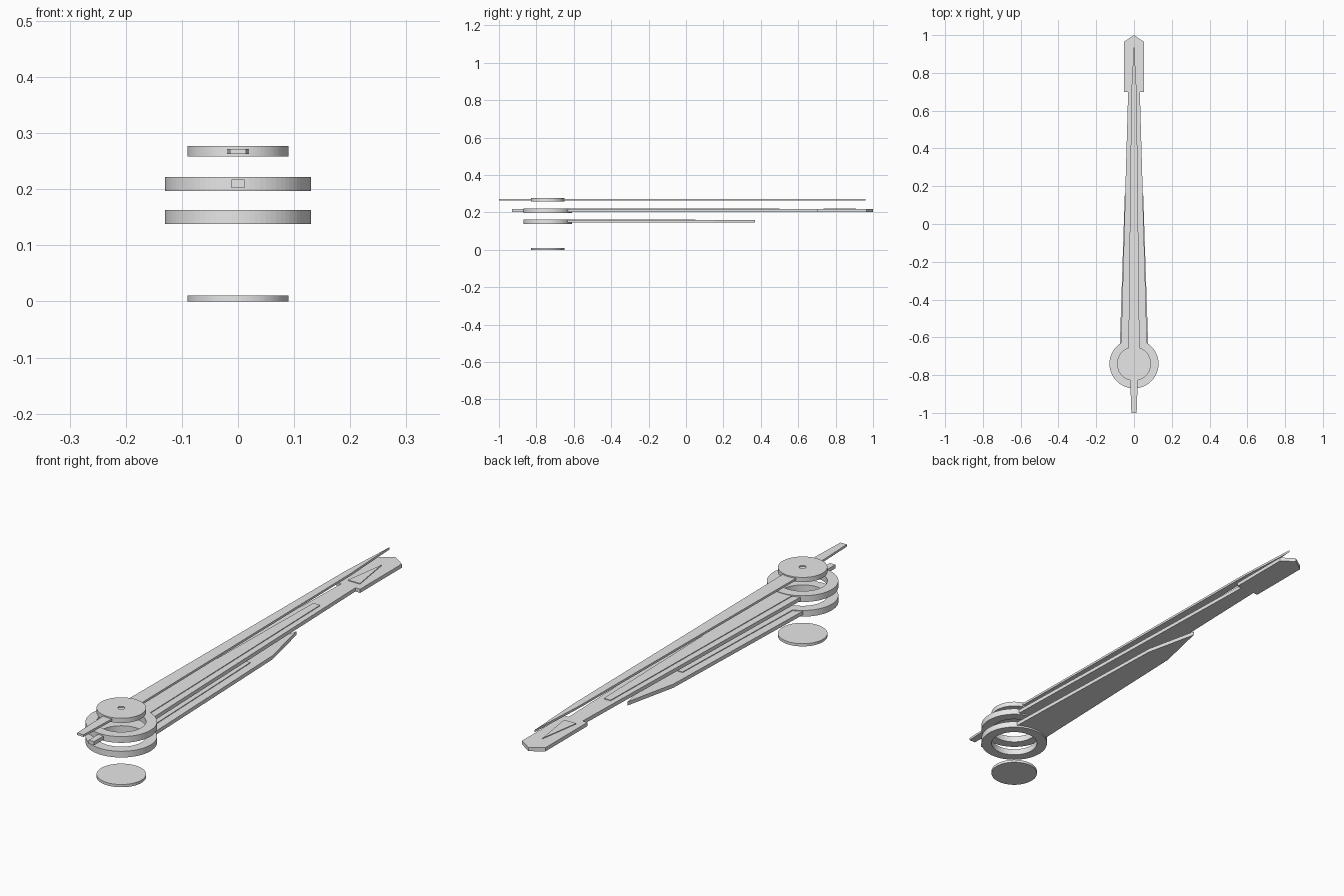
import bpy, bmesh, math
from mathutils import Vector, Matrix

cube = bpy.data.objects.get("Cube")
if cube:
    bpy.data.objects.remove(cube, do_unlink=True)

metal = bpy.data.materials.new("light_grey")
metal.use_nodes = True
GREY = (0.8, 0.8, 0.8, 1)
metal.diffuse_color = GREY
metal.node_tree.nodes["Principled BSDF"].inputs["Base Color"].default_value = GREY

HUB = -0.74      # y of the common rotation axis
SEGMENTS = 80


def finish(name, bm):
    bmesh.ops.recalc_face_normals(bm, faces=bm.faces)
    mesh = bpy.data.meshes.new(name)
    bm.to_mesh(mesh)
    bm.free()
    mesh.materials.append(metal)
    obj = bpy.data.objects.new(name, mesh)
    bpy.context.collection.objects.link(obj)
    return obj


def plate(name, half, z0, z1):
    """Extrude a mirrored outline given as (half width, y) from back to tip."""
    left = [(-x, y) for x, y in reversed(half) if x > 0]
    bm = bmesh.new()
    face = bm.faces.new([bm.verts.new((x, y, z0)) for x, y in half + left])
    top = bmesh.ops.extrude_face_region(bm, geom=[face])["geom"]
    verts = [v for v in top if isinstance(v, bmesh.types.BMVert)]
    bmesh.ops.translate(bm, verts=verts, vec=(0, 0, z1 - z0))
    return finish(name, bm)


def ring(name, inner, outer, z0, z1):
    """Spin a rectangular section around the hub axis."""
    bm = bmesh.new()
    section = [(inner, z0), (outer, z0), (outer, z1), (inner, z1)]
    verts = [bm.verts.new((r, HUB, z)) for r, z in section]
    edges = [bm.edges.new((verts[i], verts[(i + 1) % 4])) for i in range(4)]
    bmesh.ops.spin(bm, geom=verts + edges, cent=(0, HUB, 0), axis=(0, 0, 1),
                   angle=math.tau, steps=SEGMENTS, use_duplicate=False)
    bmesh.ops.remove_doubles(bm, verts=bm.verts, dist=0.0001)
    return finish(name, bm)


def disc(name, radius, z0, z1, dimple=0):
    bm = bmesh.new()
    bmesh.ops.create_cone(bm, cap_ends=True, segments=SEGMENTS, radius1=radius,
                          radius2=radius, depth=z1 - z0,
                          matrix=Matrix.Translation((0, HUB, (z0 + z1) / 2)))
    if dimple:
        # Small sunken centre in the top face
        top = max(bm.faces, key=lambda f: f.calc_center_median().z)
        bmesh.ops.inset_region(bm, faces=[top], thickness=radius - dimple)
        pushed = bmesh.ops.extrude_face_region(bm, geom=[top])["geom"]
        verts = [v for v in pushed if isinstance(v, bmesh.types.BMVert)]
        bmesh.ops.translate(bm, verts=verts, vec=(0, 0, -0.004))
        if top.is_valid:
            bmesh.ops.delete(bm, geom=[top], context="FACES_ONLY")
    return finish(name, bm)


# Loose cap at the bottom
disc("bottom_cap", 0.09, 0, 0.011)

# Hour hand: hub ring, pointed blade, raised inlay
ring("hour_ring", 0.09, 0.13, 0.138, 0.163)
plate("hour_blade", [(0.075, -0.64), (0.049, 0.15), (0, 0.37)], 0.145, 0.16)
plate("hour_inlay", [(0.042, -0.62), (0.02, 0.05)], 0.159, 0.163)

# Minute hand: hub ring, tail, arrow-headed blade, raised inlays
ring("minute_ring", 0.09, 0.13, 0.197, 0.222)
plate("minute_tail", [(0.012, -0.93), (0.012, -0.84)], 0.202, 0.217)
plate("minute_blade", [(0.069, -0.64), (0.031, 0.70), (0.052, 0.70),
                       (0.052, 0.965), (0, 1.0)], 0.202, 0.217)
plate("minute_inlay", [(0.04, -0.62), (0.015, 0.5)], 0.216, 0.22)
plate("minute_tip_inlay", [(0.027, 0.735), (0, 0.91)], 0.216, 0.22)

# Second hand: hub disc, tapered tail, needle
disc("second_hub", 0.09, 0.258, 0.277, dimple=0.013)
plate("second_tail", [(0.014, -1.0), (0.021, -0.8)], 0.263, 0.272)
plate("second_needle", [(0.03, -0.7), (0.014, 0.7), (0, 0.96)], 0.263, 0.272)
